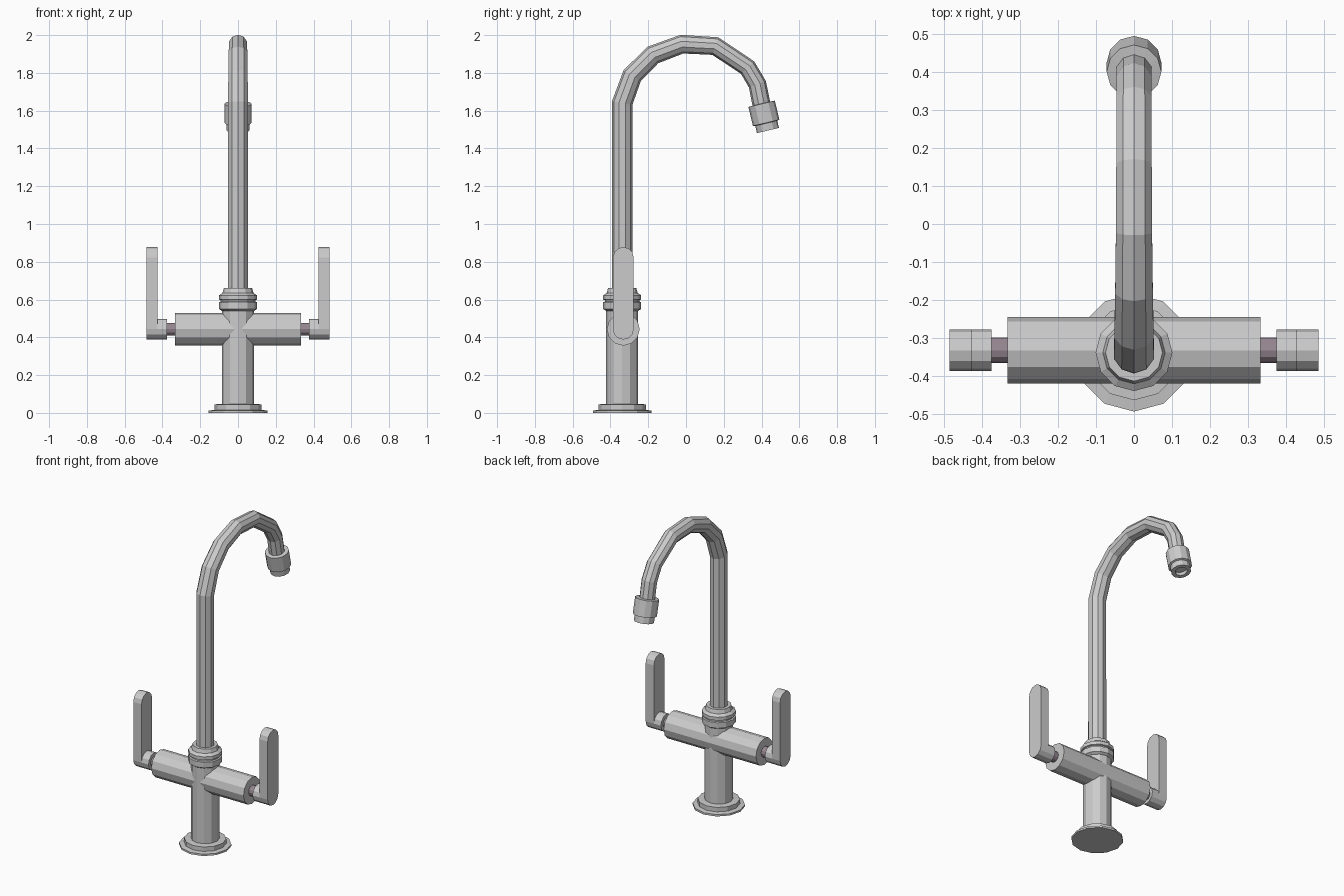
import bpy, bmesh
from math import pi, sin, cos
from mathutils import Matrix, Vector

if "Cube" in bpy.data.objects:
    bpy.data.objects.remove(bpy.data.objects["Cube"])

CY = -0.338   # y of the column axis
BZ = 0.443    # z of the valve axis


def finish(name, bm, mat=None):
    bmesh.ops.remove_doubles(bm, verts=bm.verts, dist=1e-5)
    bmesh.ops.recalc_face_normals(bm, faces=bm.faces)
    me = bpy.data.meshes.new(name)
    bm.to_mesh(me)
    bm.free()
    ob = bpy.data.objects.new(name, me)
    bpy.context.collection.objects.link(ob)
    if mat:
        me.materials.append(mat)
    return ob


def skin(name, rings, mat=None):
    """Bridge a list of point rings and cap both ends."""
    bm = bmesh.new()
    vs = [[bm.verts.new(p) for p in r] for r in rings]
    n = len(vs[0])
    for a, b in zip(vs, vs[1:]):
        for i in range(n):
            j = (i + 1) % n
            bm.faces.new((a[i], a[j], b[j], b[i]))
    bm.faces.new(vs[0][::-1])
    bm.faces.new(vs[-1])
    return finish(name, bm, mat)


def lathe(name, profile, origin, axis=(0, 0, 1), n=12, mat=None):
    """Turn (radius, height) pairs around an axis through origin."""
    w = Vector(axis).normalized()
    u = Vector((0, 1, 0)) if abs(w.x) > 0.9 else Vector((1, 0, 0))
    v = w.cross(u)
    o = Vector(origin)
    rings = [[o + w * h + (u * cos(2 * pi * i / n) + v * sin(2 * pi * i / n)) * r
              for i in range(n)] for r, h in profile]
    return skin(name, rings, mat)


dark = bpy.data.materials.new("dark_metal")
dark.diffuse_color = (0.30, 0.24, 0.28, 1)
dark.use_nodes = True
dark.node_tree.nodes["Principled BSDF"].inputs["Base Color"].default_value = dark.diffuse_color

# Stepped base flange, column and grooved collar
lathe("base_flange", [(0.155, 0), (0.155, 0.012), (0.125, 0.016), (0.125, 0.045), (0.084, 0.048)],
      (0, CY, 0))
lathe("column", [(0.085, 0.03), (0.085, 0.56)], (0, CY, 0))
lathe("collar", [(0.085, 0.54), (0.101, 0.55), (0.101, 0.586), (0.092, 0.589), (0.092, 0.597),
                 (0.101, 0.6), (0.101, 0.622), (0.082, 0.635), (0.075, 0.66), (0.05, 0.66)],
      (0, CY, 0))

# Swan-neck spout swept along a path of (y, z, radius)
path = [(CY, 0.62, 0.055), (CY, 1.64, 0.055), (-0.285, 1.785, 0.054), (-0.175, 1.895, 0.052),
        (-0.022, 1.952, 0.050), (0.155, 1.942, 0.049), (0.326, 1.828, 0.048),
        (0.378, 1.74, 0.048), (0.402, 1.62, 0.048)]
pts = [Vector((0, y, z)) for y, z, r in path]
rings = []
for k, p in enumerate(pts):
    d_in = (p - pts[max(k - 1, 0)]).normalized()
    d_out = (pts[min(k + 1, len(pts) - 1)] - p).normalized()
    t = (d_in + d_out).normalized()
    side = t.cross(Vector((1, 0, 0)))
    r = path[k][2]
    rings.append([p + side * r * cos(2 * pi * i / 10) + Vector((r * sin(2 * pi * i / 10), 0, 0))
                  for i in range(10)])
skin("spout", rings)

# Aerator at the spout tip, with a recessed outlet
lathe("aerator", [(0.045, 0), (0.072, 0.002), (0.072, 0.105), (0.06, 0.108), (0.06, 0.147),
                  (0.036, 0.147), (0.036, 0.125)],
      (0, 0.4, 1.638), (0, 0.23, -0.97))

# Horizontal valve body
lathe("valve_body", [(0.087, -0.333), (0.087, 0.333)], (0, CY + 0.006, BZ), (1, 0, 0))

# Stem, hub and upright lever on each side
for s, label in ((1, "right"), (-1, "left")):
    o = (0, CY + 0.006, BZ)
    lathe(label + "_stem", [(0.034, 0.32), (0.034, 0.385)], o, (s, 0, 0), mat=dark)
    lathe(label + "_hub", [(0.055, 0.375), (0.055, 0.43)], o, (s, 0, 0))
    outline = [(0.055 * cos(a), BZ + 0.055 * sin(a)) for a in [pi + pi * i / 6 for i in range(7)]]
    outline += [(0.055 * cos(a), 0.823 + 0.055 * sin(a)) for a in [pi * i / 6 for i in range(7)]]
    skin(label + "_lever", [[(s * x, o[1] + y, z) for y, z in outline] for x in (0.426, 0.485)])
